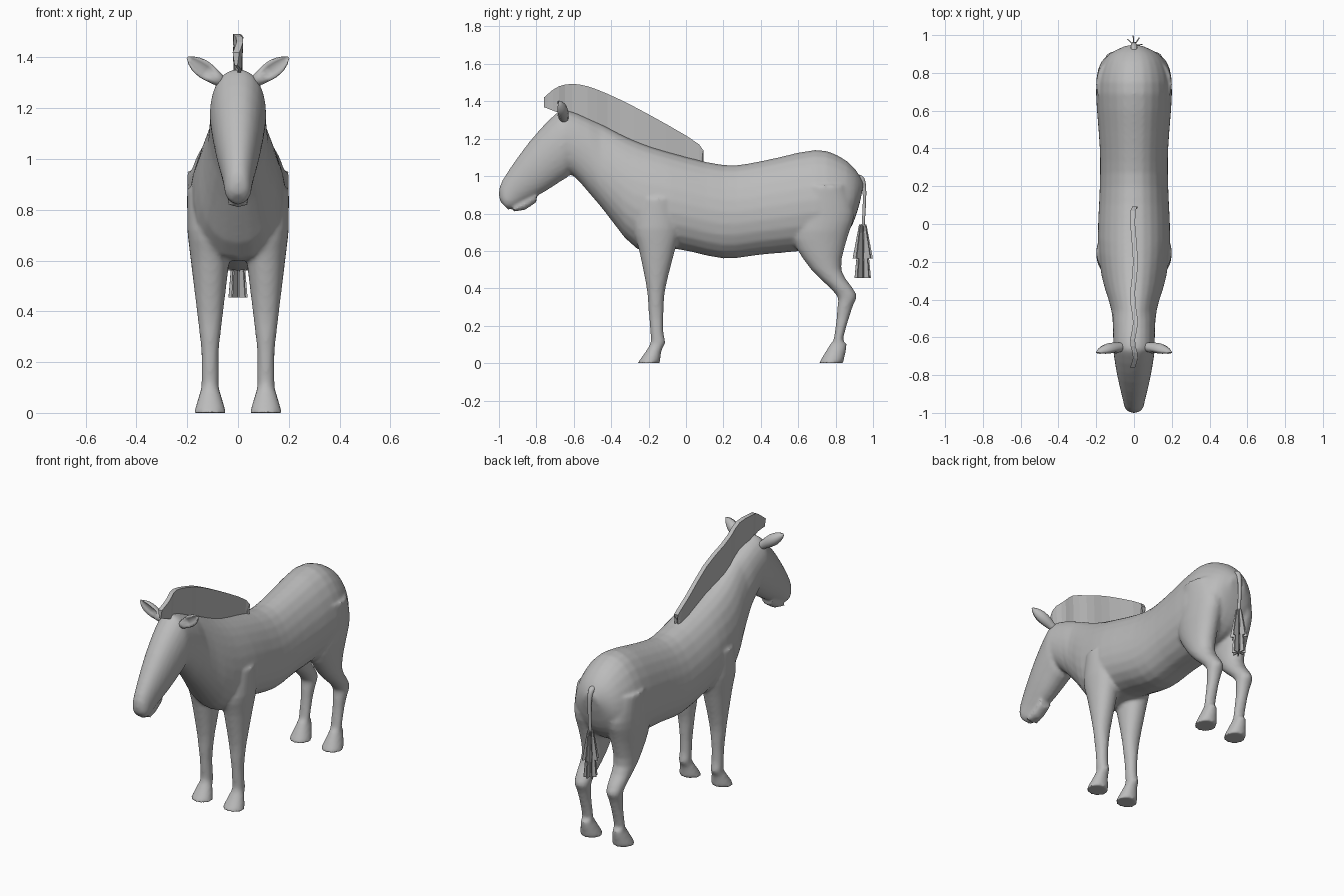
import bpy, bmesh, math
from mathutils import Vector

cube = bpy.data.objects.get("Cube")
if cube:
    bpy.data.objects.remove(cube, do_unlink=True)

shade = (0.5, 0.5, 0.5, 1)
grey = bpy.data.materials.new("plain grey")
grey.use_nodes = True
grey.diffuse_color = shade
grey.node_tree.nodes["Principled BSDF"].inputs["Base Color"].default_value = shade


def finish(bm, name, smooth):
    """Turn a bmesh into a named, coloured object."""
    mesh = bpy.data.meshes.new(name)
    for face in bm.faces:
        face.smooth = smooth
    bm.to_mesh(mesh)
    bm.free()
    mesh.materials.append(grey)
    obj = bpy.data.objects.new(name, mesh)
    bpy.context.collection.objects.link(obj)
    return obj


def loft(bm, rings):
    """Skin a list of equal point rings and cap both ends."""
    rows = [[bm.verts.new(point) for point in ring] for ring in rings]
    for low, high in zip(rows, rows[1:]):
        for i in range(len(low)):
            j = (i + 1) % len(low)
            bm.faces.new((low[i], low[j], high[j], high[i]))
    bm.faces.new(rows[0])
    bm.faces.new(rows[-1])
    bmesh.ops.recalc_face_normals(bm, faces=bm.faces)


def oval(center, up, side, sides=24, power=0.9, egg=0.0):
    """Rounded ring around a centre; egg narrows the 'up' end."""
    ring = []
    for i in range(sides):
        angle = math.tau * i / sides
        across, along = math.cos(angle), math.sin(angle)
        across = math.copysign(abs(across) ** power, across) * (1 - egg * along)
        ring.append(Vector(center) + Vector(up) * along + Vector(side) * across)
    return ring


def spline(rows, steps=3):
    """Smoothly fill in between rows of numbers, passing through each row."""
    padded = [rows[0], *rows, rows[-1]]
    result = []
    for a, b, c, d in zip(padded, padded[1:], padded[2:], padded[3:]):
        for step in range(steps):
            t = step / steps
            result.append([
                q + t / 2 * (r - p + t * (2 * p - 5 * q + 4 * r - s
                                          + t * (3 * (q - r) + s - p)))
                for p, q, r, s in zip(a, b, c, d)])
    result.append(rows[-1])
    return result


# Trunk, neck and head: top y, top z, bottom y, bottom z, half width
trunk = [
    (0.95, 0.96, 0.93, 0.86, 0.05),
    (0.91, 1.03, 0.89, 0.74, 0.13),
    (0.83, 1.1, 0.82, 0.65, 0.18),
    (0.69, 1.14, 0.7, 0.61, 0.2),
    (0.4, 1.08, 0.4, 0.58, 0.18),
    (0.2, 1.06, 0.2, 0.56, 0.18),
    (-0.1, 1.13, -0.05, 0.61, 0.19),
    (-0.3, 1.2, -0.26, 0.61, 0.17),
    (-0.46, 1.28, -0.45, 0.83, 0.12),
    (-0.63, 1.35, -0.6, 1, 0.11),
    (-0.7, 1.33, -0.64, 0.99, 0.11),
    (-0.84, 1.18, -0.75, 0.92, 0.09),
    (-0.98, 0.98, -0.86, 0.86, 0.06),
    (-1, 0.9, -0.92, 0.83, 0.05),
    (-0.99, 0.86, -0.95, 0.82, 0.03),
]
skin = bmesh.new()
rings = []
for top_y, top_z, low_y, low_z, width in spline(trunk):
    egg = 0.14 if top_y > -0.5 else 0
    rings.append(oval((0, (top_y + low_y) / 2, (top_z + low_z) / 2),
                      (0, (top_y - low_y) / 2, (top_z - low_z) / 2),
                      (width, 0, 0), egg=egg))
loft(skin, rings)

# Lower lip: y, z, half height
lip = [(-0.8, 0.89, 0.03), (-0.86, 0.85, 0.03), (-0.92, 0.82, 0.01)]
loft(skin, [oval((0, y, z), (0, 0, height), (0.04, 0, 0)) for y, z, height in lip])

# Legs: height, front y, back y
front_leg = [
    (0.88, -0.25, -0.05), (0.72, -0.28, -0.03), (0.6, -0.25, -0.06),
    (0.4, -0.21, -0.11), (0.28, -0.2, -0.12), (0.16, -0.19, -0.12),
    (0.11, -0.19, -0.11), (0.07, -0.21, -0.13), (0, -0.26, -0.14),
]
hind_leg = [
    (0.95, 0.62, 0.86), (0.8, 0.58, 0.9), (0.66, 0.57, 0.86),
    (0.5, 0.67, 0.83), (0.37, 0.8, 0.91), (0.3, 0.81, 0.89),
    (0.13, 0.79, 0.84), (0.1, 0.77, 0.86), (0, 0.71, 0.84),
]


def leg_width(z):
    """Slim shank that widens to the thigh above and the hoof below."""
    thigh = 0.12 * max(0, z - 0.25)
    hoof = 0.3 * max(0, 0.1 - z)
    return min(0.09, 0.034 + thigh + hoof)


for leg in (front_leg, hind_leg):
    for side in (-1, 1):
        loft(skin, [oval((side * 0.11, (front + back) / 2, z),
                         (0, (back - front) / 2, 0), (leg_width(z), 0, 0))
                    for z, front, back in spline(leg)])

# Blend trunk and legs into one skin
body = finish(skin, "body", True)
remesh = body.modifiers.new("blend", 'REMESH')
remesh.mode = 'VOXEL'
remesh.voxel_size = 0.01
remesh.use_smooth_shade = True
soften = body.modifiers.new("soften", 'SMOOTH')
soften.factor = 0.5
soften.iterations = 6

# Ears: leaf-shaped lofts, hollowed at the front
for label, side in (("right_ear", -1), ("left_ear", 1)):
    bm = bmesh.new()
    rings = []
    for step in range(9):
        t = step / 8
        radius = 0.035 * math.sin(math.pi * (0.2 + 0.78 * t ** 1.5)) ** 0.8
        center = Vector((side * (0.06 + 0.14 * t), -0.65 - 0.03 * t, 1.3 + 0.1 * t))
        ring = oval(center, (-side * radius * 0.6, 0, radius * 0.8),
                    (0, radius, 0), sides=12, power=1)
        if step > 2:
            for point in ring:
                if point.y < center.y - radius * 0.6:
                    point.y = center.y - radius * 0.1
        rings.append(ring)
    loft(bm, rings)
    finish(bm, label, True)

# Mane: y and top z of an upright wavy crest, rooted along the neck
crest = [(0.08, 1.1), (0.07, 1.17), (-0.2, 1.33), (-0.42, 1.44),
         (-0.57, 1.49), (-0.68, 1.48), (-0.76, 1.42)]
bm = bmesh.new()
rings = []
for i, (y, top) in enumerate(spline(crest)):
    wave = 0.008 * math.sin(i * 1.3)
    root = 1.08 - 0.38 * y
    rings.append([(wave - 0.006, y, root), (wave + 0.006, y, root),
                  (wave + 0.013, y, top), (wave - 0.013, y, top)])
loft(bm, rings)
finish(bm, "mane", False)

# Tail dock: y, z, radius
dock = [(0.9, 1, 0.02), (0.94, 0.98, 0.017), (0.955, 0.9, 0.012), (0.945, 0.7, 0.011)]
bm = bmesh.new()
loft(bm, [oval((0, y, z), (0, radius * 0.8, radius * 0.6), (radius, 0, 0), sides=10, power=1)
          for y, z, radius in spline(dock)])
finish(bm, "tail_dock", True)

# Tail tuft: crossed hair plates in two tiers
bm = bmesh.new()
for step in range(4):
    angle = math.pi * step / 4 + 0.1
    out = Vector((math.cos(angle) * 0.85, math.sin(angle), 0))
    flat = Vector((-out.y, out.x, 0)) * 0.003
    for tier in (((0.74, 0.02), (0.56, 0.054)), ((0.6, 0.03), (0.455, 0.044))):
        rings = []
        for z, width in tier:
            middle = Vector((0, 0.945, z))
            rings.append([middle + out * width + flat, middle - out * width + flat,
                          middle - out * width - flat, middle + out * width - flat])
        loft(bm, rings)
finish(bm, "tail_tuft", False)
